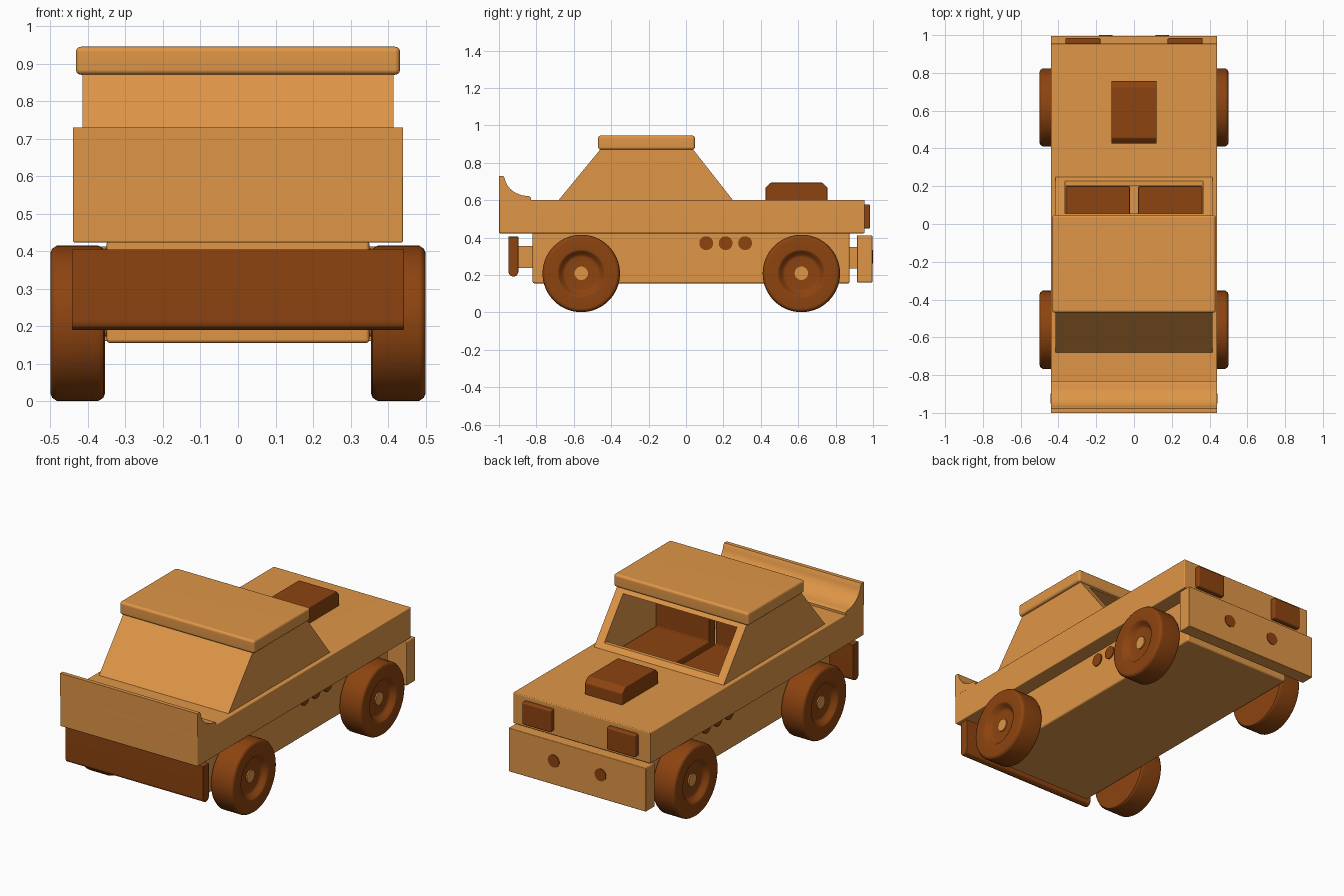
import bpy, bmesh, math
from mathutils import Matrix

if "Cube" in bpy.data.objects:
    bpy.data.objects.remove(bpy.data.objects["Cube"])


def material(name, rgb):
    m = bpy.data.materials.new(name)
    m.diffuse_color = (*rgb, 1)
    m.use_nodes = True
    m.node_tree.nodes["Principled BSDF"].inputs["Base Color"].default_value = m.diffuse_color
    return m


LIGHT = material("light wood", (0.74, 0.305, 0.063))
DARK = material("dark wood", (0.265, 0.057, 0.005))


def finish(name, bm, mat, bevel=0.0, segments=3, cutter=None):
    bmesh.ops.recalc_face_normals(bm, faces=bm.faces)
    me = bpy.data.meshes.new(name)
    bm.to_mesh(me)
    bm.free()
    ob = bpy.data.objects.new(name, me)
    bpy.context.collection.objects.link(ob)
    if mat:
        me.materials.append(mat)
    bpy.ops.object.select_all(action='DESELECT')
    ob.select_set(True)
    bpy.context.view_layer.objects.active = ob
    if bevel:
        b = ob.modifiers.new("bevel", 'BEVEL')
        b.width, b.segments = bevel, segments
        b.limit_method, b.angle_limit = 'ANGLE', math.radians(35)
        bpy.ops.object.modifier_apply(modifier="bevel")
    if cutter:
        c = ob.modifiers.new("cut", 'BOOLEAN')
        c.operation, c.solver, c.object = 'DIFFERENCE', 'EXACT', cutter
        bpy.ops.object.modifier_apply(modifier="cut")
    bpy.ops.object.shade_smooth_by_angle(angle=math.radians(35))
    w = ob.modifiers.new("weighted normals", 'WEIGHTED_NORMAL')
    w.keep_sharp = True
    return ob


def prism(name, profile, x0, x1, mat, **kw):
    """Extrude a (y, z) profile from x0 to x1."""
    bm = bmesh.new()
    face = bm.faces.new([bm.verts.new((x0, y, z)) for y, z in profile])
    ext = bmesh.ops.extrude_face_region(bm, geom=[face])['geom']
    bmesh.ops.translate(bm, vec=(x1 - x0, 0, 0),
                        verts=[v for v in ext if isinstance(v, bmesh.types.BMVert)])
    return finish(name, bm, mat, **kw)


def box(name, x, y, z, mat, **kw):
    return prism(name, [(y[0], z[0]), (y[1], z[0]), (y[1], z[1]), (y[0], z[1])],
                 x[0], x[1], mat, **kw)


def rod(name, centre, radius, length, axis, mat, sides=32):
    bm = bmesh.new()
    turn = Matrix.Rotation(math.pi / 2, 4, 'Y' if axis == 'x' else 'X')
    bmesh.ops.create_cone(bm, cap_ends=True, segments=sides, radius1=radius,
                          radius2=radius, depth=length,
                          matrix=Matrix.Translation(centre) @ turn)
    return finish(name, bm, mat)


def lathe_x(name, profile, y, z, side, mat, steps=64):
    """Spin an (x, radius) outline around an axle along x."""
    bm = bmesh.new()
    rings = []
    for i in range(steps):
        a = 2 * math.pi * i / steps
        rings.append([bm.verts.new((side * x, y + r * math.cos(a), z + r * math.sin(a)))
                      for x, r in profile])
    n = len(profile)
    for i in range(steps):
        a, b = rings[i], rings[(i + 1) % steps]
        for j in range(n):
            k = (j + 1) % n
            bm.faces.new((a[j], a[k], b[k], b[j]))
    return finish(name, bm, mat)


# hollow of the passenger space, open through the windscreen
hollow = prism("cabin_cutter", [(-0.5, 0.49), (0.205, 0.49), (0.205, 0.63), (0.5, 0.63),
                                (0.5, 0.85), (-0.42, 0.85), (-0.5, 0.75)],
               -0.365, 0.365, None)

# body
box("chassis", (-0.35, 0.35), (-0.82, 0.875), (0.155, 0.43), LIGHT, bevel=0.01)
box("upper_body", (-0.44, 0.44), (-1.0, 0.955), (0.423, 0.602), LIGHT,
    bevel=0.005, cutter=hollow)
prism("cabin", [(-0.688, 0.592), (0.257, 0.592), (0.035, 0.875), (-0.455, 0.875)],
      -0.415, 0.415, LIGHT, cutter=hollow)
box("roof", (-0.432, 0.432), (-0.47, 0.048), (0.87, 0.945), LIGHT, bevel=0.014)

# rear spoiler with a hollow curve
curve = []
for i in range(13):
    a = math.pi + (math.pi / 2) * i / 12
    curve.append((-0.84 + 0.13 * math.cos(a), 0.73 + 0.108 * math.sin(a)))
prism("spoiler", [(-1.0, 0.598), (-1.0, 0.73), (-0.977, 0.73)] + curve[1:]
      + [(-0.83, 0.615), (-0.83, 0.598)], -0.44, 0.44, LIGHT)

# bonnet scoop with sloping top edges
prism("bonnet_scoop", [(0.425, 0.595), (0.757, 0.595), (0.757, 0.667), (0.727, 0.695),
                       (0.455, 0.695), (0.425, 0.667)], -0.12, 0.12, DARK, bevel=0.005)

# bumpers and their brackets
box("front_bumper", (-0.44, 0.44), (0.915, 0.996), (0.16, 0.412), LIGHT, bevel=0.004)
box("front_bracket", (-0.25, 0.25), (0.86, 0.93), (0.235, 0.35), LIGHT)
prism("rear_bumper", [(-0.95, 0.405), (-0.95, 0.215), (-0.942, 0.198), (-0.923, 0.19),
                      (-0.904, 0.198), (-0.896, 0.215), (-0.896, 0.405)],
      -0.443, 0.443, DARK, bevel=0.003)
box("rear_bracket", (-0.25, 0.25), (-0.91, -0.81), (0.238, 0.355), LIGHT)

# seats
for side, label in ((-1, "left"), (1, "right")):
    x = sorted((side * 0.022, side * 0.362))
    prism(label + "_seat", [(-0.30, 0.485), (0.20, 0.485), (0.20, 0.55), (-0.24, 0.55),
                            (-0.24, 0.76), (-0.30, 0.76)], x[0], x[1], DARK, bevel=0.005)
    # headlights and bumper plugs
    x = sorted((side * 0.178, side * 0.363))
    box(label + "_headlight", x, (0.945, 0.985), (0.448, 0.577), DARK, bevel=0.008)
    rod(label + "_bumper_plug", (side * 0.15, 0.985, 0.298), 0.036, 0.03, 'y', DARK)
    # three exhaust dots on each side
    for i in range(3):
        rod(f"{label}_exhaust_dot_{i + 1}", (side * 0.345, 0.108 + 0.104 * i, 0.37),
            0.037, 0.022, 'x', DARK)

# wheels on axles
tyre = [(0.355, 0.03), (0.355, 0.188), (0.359, 0.199), (0.372, 0.207), (0.483, 0.207),
        (0.495, 0.199), (0.5, 0.188), (0.5, 0.128), (0.496, 0.12), (0.482, 0.108),
        (0.472, 0.098), (0.468, 0.088), (0.468, 0.03)]
for y, label in ((-0.56, "rear"), (0.617, "front")):
    rod(label + "_axle", (0, y, 0.209), 0.036, 0.95, 'x', LIGHT, 24)
    for side, name in ((-1, "left"), (1, "right")):
        lathe_x(f"{label}_{name}_wheel", tyre, y, 0.208, side, DARK)

bpy.data.objects.remove(hollow, do_unlink=True)
